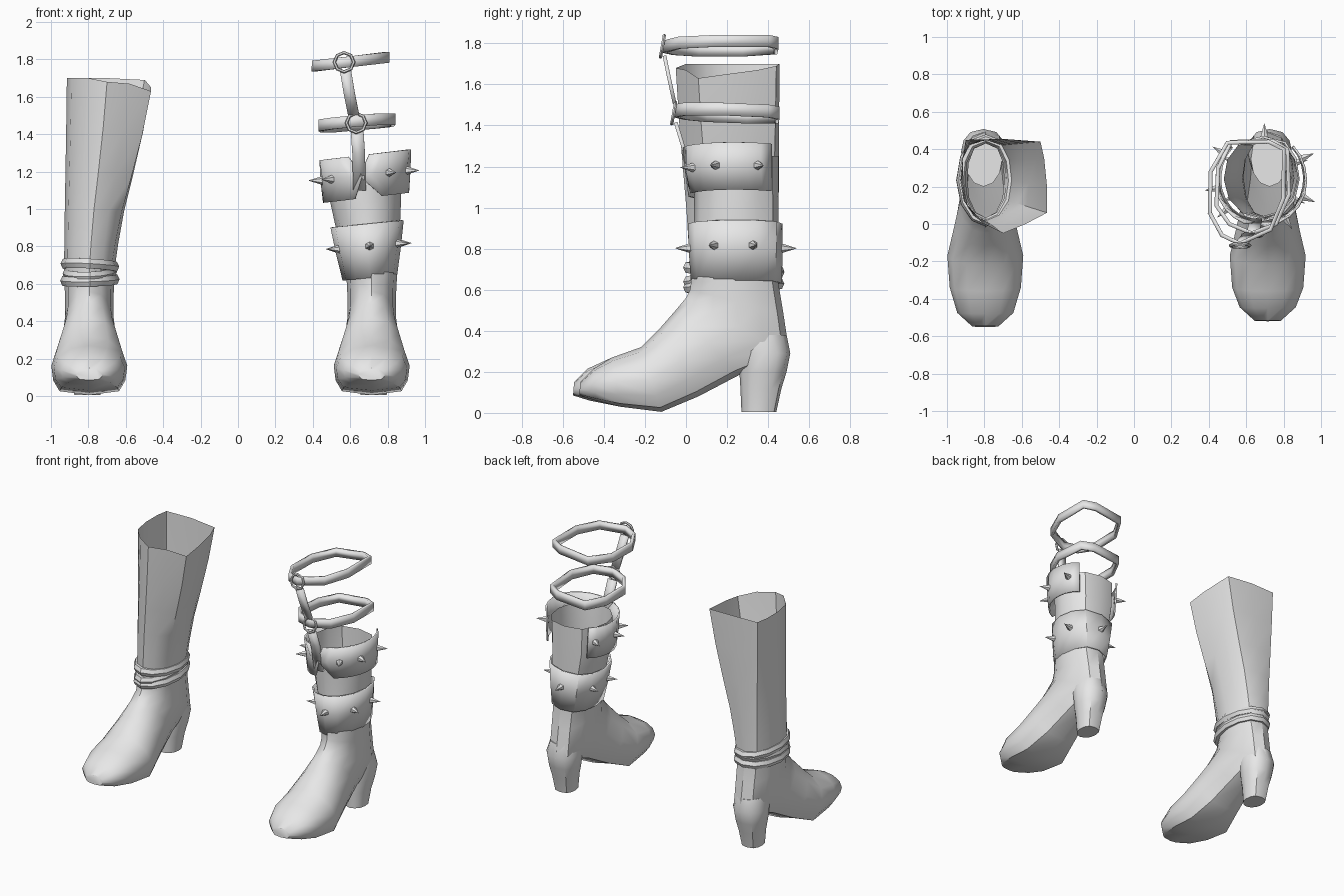
import bpy, bmesh, math
from mathutils import Vector

if "Cube" in bpy.data.objects:
    bpy.data.objects.remove(bpy.data.objects["Cube"], do_unlink=True)

grey = bpy.data.materials.new("light_grey")
grey.use_nodes = True
grey.diffuse_color = (0.8, 0.8, 0.8, 1)
grey.node_tree.nodes["Principled BSDF"].inputs["Base Color"].default_value = (0.8, 0.8, 0.8, 1)
N = 12


def finish(bm, name, thick=0.0, angle=40):
    bmesh.ops.recalc_face_normals(bm, faces=bm.faces)
    me = bpy.data.meshes.new(name)
    bm.to_mesh(me)
    bm.free()
    ob = bpy.data.objects.new(name, me)
    bpy.context.collection.objects.link(ob)
    me.materials.append(grey)
    if thick:
        mod = ob.modifiers.new("thickness", 'SOLIDIFY')
        mod.thickness = thick
        mod.offset = 0
    bpy.ops.object.select_all(action='DESELECT')
    ob.select_set(True)
    bpy.context.view_layer.objects.active = ob
    bpy.ops.object.shade_smooth_by_angle(angle=math.radians(angle))
    return ob


def loft(name, rings, closed=True, cap=(), thick=0.0, angle=40):
    """Skin a list of equal-length point rows."""
    bm = bmesh.new()
    rows = [[bm.verts.new(p) for p in r] for r in rings]
    n = len(rows[0])
    for a, b in zip(rows, rows[1:]):
        for i in range(n if closed else n - 1):
            j = (i + 1) % n
            bm.faces.new((a[i], a[j], b[j], b[i]))
    for i in cap:
        bm.faces.new(rows[i])
    return finish(bm, name, thick, angle)


def point(deg, cx, top, bot, w, p=1.0):
    """Point on a section spanning top/front to bottom/back in the side plane."""
    t = math.radians(deg)
    c, s = math.cos(t), math.sin(t)
    e = p if c < 0 else 1.0
    x = cx + w * math.copysign(abs(s) ** e, s)
    k = (1 + c) / 2
    return Vector((x, bot[0] + (top[0] - bot[0]) * k, bot[1] + (top[1] - bot[1]) * k))


def section(cx, top, bot, w, p=1.0):
    return [point(i * 360 / N, cx, top, bot, w, p) for i in range(N)]


def level(cx, yf, yb, w, z, p=0.7):
    return section(cx, (yf, z), (yb, z), w, p)


# Sections from toe to ankle: top point, bottom point, half width, squareness
FOOT = [((-.545, .15), (-.55, .085), .07, .5), ((-.48, .215), (-.47, .06), .15, .4),
        ((-.36, .27), (-.32, .03), .19, .35), ((-.22, .32), (-.12, .005), .203, .35),
        ((-.12, .42), (.06, .08), .17, .5), ((-.05, .50), (.26, .185), .14, .6),
        ((0, .56), (.505, .28), .13, .8), ((.02, .60), (.475, .48), .13, .8),
        ((.025, .64), (.45, .63), .135, .8)]


def foot(cx, shift=0.0):
    return [section(cx, (t[0] + shift * (t[0] < -.4), t[1]),
                    (b[0] + shift * (b[0] < -.4), b[1]), w, p) for t, b, w, p in FOOT]


def heel(name, cx):
    loft(name, [level(cx, .27, .44, .07, .005, .6), level(cx, .265, .465, .085, .12, .6),
                level(cx, .26, .49, .105, .2, .7), level(cx, .26, .508, .12, .29, .8),
                level(cx, .2, .49, .10, .38, .8)], cap=(0, -1))


# ---- Tall boot: foot and flared shaft in one skin ----
AX = -.795
ankle = level(AX, .02, .45, .135, .65)
rim_xy = [(-.70, -.05), (-.58, 0), (-.465, .06), (-.465, .2), (-.48, .35), (-.50, .44),
          (-.70, .455), (-.90, .45), (-.915, .36), (-.915, .22), (-.89, .1), (-.80, 0)]
rim_dz = [-.02, -.03, -.07, -.05, -.03, -.01, 0, 0, 0, 0, 0, 0]
shaft = []
for z, t in [(.72, .03), (.82, .1), (1.0, .26), (1.2, .5), (1.45, .78), (1.7, 1)]:
    shaft.append([Vector((a.x + (r[0] - a.x) * t, a.y + (r[1] - a.y) * t, z + d * t))
                  for a, r, d in zip(ankle, rim_xy, rim_dz)])
loft("tall_boot", foot(AX) + shaft, cap=(0,))
heel("tall_boot_heel", AX - .01)


# Rolled ankle straps
def ankle_loop(name, z, slope, tilt, w):
    rings = []
    for i in range(N + 1):
        c = point(i * 360 / N, AX + .003, (.01, z), (.455, z), w, .8)
        out = Vector((c.x - AX, c.y - .23, 0)).normalized()
        c.z += slope * (c.x - AX) + tilt * (c.y - .23)
        rings.append([c + out * .024 * math.cos(a) + Vector((0, 0, .03 * math.sin(a)))
                      for a in [k * math.pi / 3 for k in range(6)]])
    loft(name, rings)


ankle_loop("ankle_strap_lower", .62, .03, .04, .135)
ankle_loop("ankle_strap_upper", .70, -.06, -.04, .133)
ankle_loop("ankle_strap_middle", .66, .05, .1, .122)

# ---- Strapped boot ----
BX = .715
loft("strapped_boot", foot(BX, .03) + [level(.70, .04, .45, .155, .8), level(.69, .04, .45, .178, .95),
                                       level(.68, .04, .45, .192, 1.06), level(.68, .03, .45, .2, 1.25)], cap=(0,))
heel("strapped_boot_heel", BX + .01)


def tilted(v, slope):
    v.z += slope * (v.x - .68)
    return v


def spikes(name, degs, cx, yf, yb, w, z, slope):
    bm = bmesh.new()
    for d in degs:
        base, a, b = [tilted(point(d + o, cx, (yf, z), (yb, z), w, .7), slope) for o in (0, -4, 4)]
        out = (b - a).cross(Vector((0, 0, 1)))
        out.z = 0
        out.normalize()
        if out.dot(base - Vector((cx, (yf + yb) / 2, z))) < 0:
            out.negate()
        q = out.to_track_quat('Z', 'Y').to_matrix().to_4x4()
        q.translation = base + out * .03
        bmesh.ops.create_cone(bm, cap_ends=True, segments=6, radius1=.028, radius2=.001,
                              depth=.085, matrix=q)
    finish(bm, name)


# Lower cuff, closed all round
rows = [(.705, .03, .46, .14, .63), (.697, .02, .465, .168, .78), (.69, .015, .465, .19, .92)]
loft("lower_cuff", [[tilted(v, .1) for v in level(*r)] for r in rows], thick=.012)
spikes("lower_cuff_spikes", (2, 62, 112, 180, 245, 295), *rows[1][:4], .8, .1)

# Upper cuff: two panels meeting at the front, open at the back
rows2 = [(.685, .01, .46, .225, 1.06), (.682, 0, .465, .235, 1.18), (.68, -.01, .465, .24, 1.29)]
for name, sign, starts in (("upper_cuff_panel_left", 1, (22, -8, 5)),
                           ("upper_cuff_panel_right", -1, (15, 4, 22))):
    rings = []
    for (cx, yf, yb, w, z), s in zip(rows2, starts):
        degs = [sign * (s + (142 - s) * k / 8) for k in range(9)]
        rings.append([tilted(point(d, cx, (yf, z), (yb, z), w, .7), .12) for d in degs])
    loft(name, rings, closed=False, thick=.012)
spikes("upper_cuff_spikes", (32, 68, 120, -50, -80, -128), *rows2[1][:4], 1.18, .12)


# Leg loops above the cuffs
def leg_loop(name, xy, z, slope, h, tilt):
    rings = [[(x, y, z + k * h + slope * (x - .62) + tilt * (y - .2)) for x, y in xy]
             for k in (-.5, .5)]
    loft(name, rings, thick=.022, angle=30)


leg_loop("upper_leg_loop", [(.565, -.105), (.73, -.03), (.80, .14), (.80, .40), (.72, .44),
                            (.50, .435), (.41, .28), (.405, .06), (.47, -.06)], 1.79, .12, .058, 0)
leg_loop("lower_leg_loop", [(.63, -.05), (.76, .0), (.83, .16), (.82, .40), (.74, .445),
                            (.52, .44), (.45, .30), (.44, .10), (.51, 0)], 1.46, .09, .062, -.04)

# Front rings joining the straps
for name, loc in (("upper_strap_ring", (.567, -.115, 1.785)), ("lower_strap_ring", (.632, -.06, 1.46))):
    bpy.ops.mesh.primitive_torus_add(major_segments=8, minor_segments=6, major_radius=.052,
                                     minor_radius=.009, location=loc,
                                     rotation=(math.radians(80), 0, 0))
    ring = bpy.context.object
    ring.name = name
    ring.data.materials.append(grey)
    bpy.ops.object.shade_smooth_by_angle(angle=math.radians(40))


# Vertical straps on the front
def strap(name, path, w):
    loft(name, [[(x - w, y, z), (x + w, y, z)] for x, y, z in path], closed=False, thick=.018)


strap("upper_front_strap", [(.575, -.105, 1.74), (.595, -.08, 1.62), (.618, -.055, 1.505)], .03)
strap("lower_front_strap", [(.637, -.05, 1.415), (.645, -.015, 1.3), (.65, .02, 1.1)], .034)
